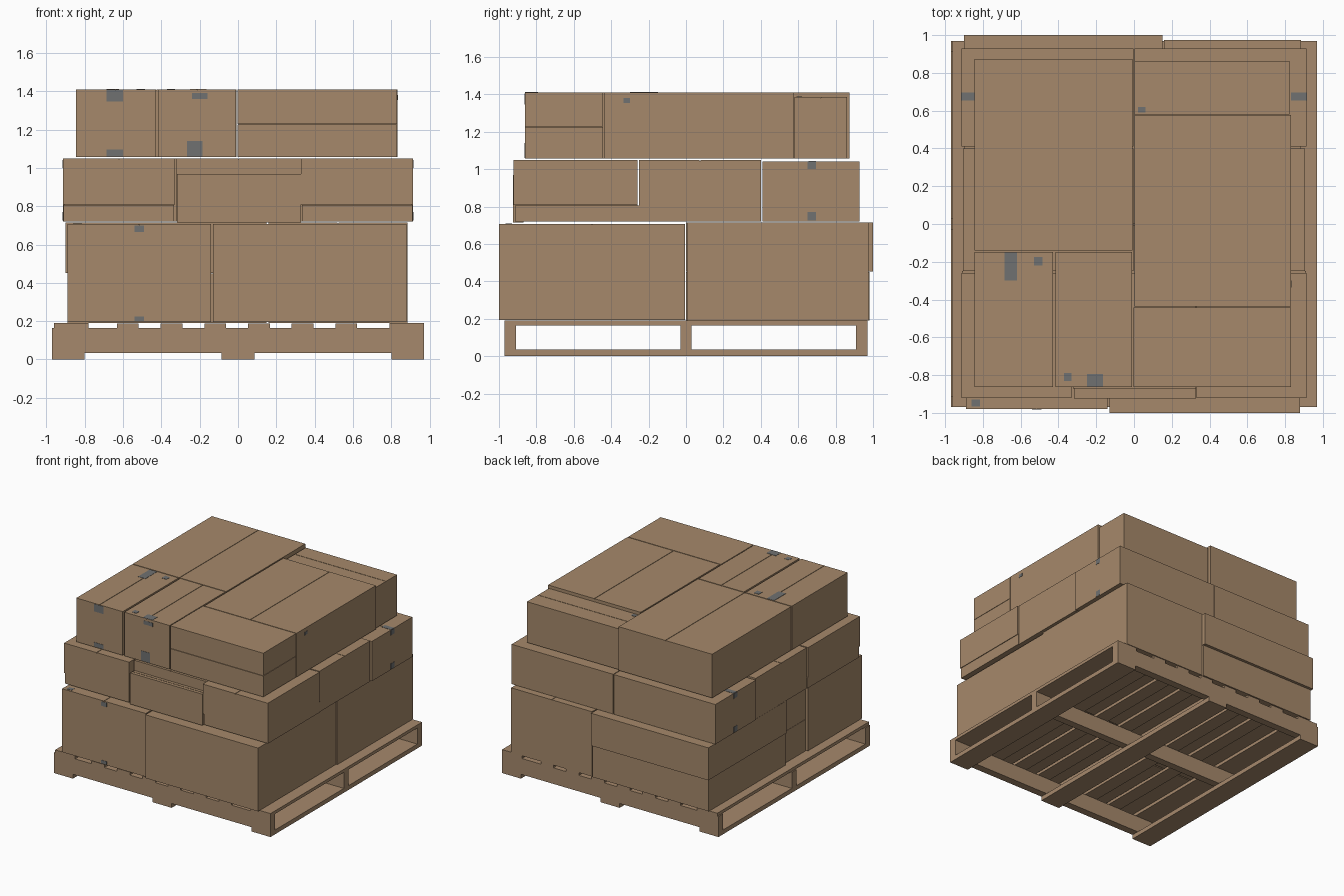
import bpy
import bmesh
from mathutils import Matrix, Vector

default = bpy.data.objects.get("Cube")
if default:
    bpy.data.objects.remove(default, do_unlink=True)


def material(name, rgb):
    mat = bpy.data.materials.new(name)
    mat.use_nodes = True
    colour = (*rgb, 1.0)
    mat.diffuse_color = colour
    mat.node_tree.nodes["Principled BSDF"].inputs["Base Color"].default_value = colour
    return mat


CARDBOARD = material("cardboard brown", (0.38, 0.25, 0.145))
WOOD = material("pallet wood", (0.38, 0.25, 0.15))
TAPE = material("grey tape", (0.16, 0.165, 0.165))


def add_block(bm, x, y, z):
    """Add a cuboid spanning the three (low, high) ranges."""
    spans = (x, y, z)
    centre = Vector([(a + b) / 2 for a, b in spans])
    size = Vector([b - a for a, b in spans])
    bmesh.ops.create_cube(bm, size=1, matrix=Matrix.LocRotScale(centre, None, size))


def finish(name, bm, mat):
    mesh = bpy.data.meshes.new(name)
    bm.to_mesh(mesh)
    bm.free()
    mesh.materials.append(mat)
    obj = bpy.data.objects.new(name, mesh)
    bpy.context.scene.collection.objects.link(obj)
    return obj


def block(name, x, y, z, mat):
    bm = bmesh.new()
    add_block(bm, x, y, z)
    return finish(name, bm, mat)


FLAP = 0.005
SEAM = 0.002


def carton(name, x, y, z, seam="x"):
    """Closed carton whose two top flaps meet along a centre seam."""
    bm = bmesh.new()
    top = (z[1] - FLAP, z[1])
    add_block(bm, x, y, (z[0], top[0]))
    if seam == "x":
        mid = sum(x) / 2
        add_block(bm, (x[0], mid - SEAM), y, top)
        add_block(bm, (mid + SEAM, x[1]), y, top)
    else:
        mid = sum(y) / 2
        add_block(bm, x, (y[0], mid - SEAM), top)
        add_block(bm, x, (mid + SEAM, y[1]), top)
    return finish(name, bm, CARDBOARD)


def around(value, half=0.002):
    return (value - half, value + half)


# Pallet: bottom boards, stringers and top slats
EDGE = 0.97
FULL = (-EDGE, EDGE)
for side, x in (("right", -0.885), ("middle", 0), ("left", 0.885)):
    block(f"bottom_board_{side}", around(x, 0.085), FULL, (0, 0.035), WOOD)
for side, y in (("front", -0.94), ("middle", 0), ("back", 0.94)):
    block(f"stringer_{side}", FULL, around(y, 0.03), (0.035, 0.165), WOOD)
for side, x in (("right", -0.87), ("left", 0.88)):
    block(f"edge_slat_{side}", around(x, 0.09), FULL, (0.165, 0.19), WOOD)
for i in range(6):
    block(f"top_slat_{i + 1}", around(-0.575 + i * 0.228, 0.057), FULL,
          (0.165, 0.188), WOOD)

# Bottom layer: large cartons in a pinwheel
LOW = (0.195, 0.708)
HALF = 0.45
carton("low_front_right_carton", (-0.89, -0.14), (-0.98, -0.29), LOW)
carton("low_front_left_carton", (-0.13, 0.88), (-1.0, -0.005), LOW, "y")
carton("low_back_left_carton", (0.16, 0.885), (0.005, 0.975), (0.19, 0.715))
carton("low_back_right_carton", (-0.89, 0.15), (0.0, 0.98), (0.19, HALF), "y")
carton("low_back_right_upper_carton", (-0.9, 0.15), (0.0, 1.0),
       (HALF + SEAM, 0.715), "y")
for name, z in (("lower", (0.195, HALF)), ("upper", (HALF + SEAM, 0.705))):
    carton(f"low_filler_{name}_carton", (-0.875, -0.14), (-0.28, -0.005), z)

# Middle layer: three cartons down each side, with trays under the front pair
MID = (0.72, 1.05)
TRAY_TOP = 0.808
for side, s in (("right", -1), ("left", 1)):
    def span(a, b):
        return tuple(sorted((s * a, s * b)))
    block(f"mid_front_tray_{side}", span(0.335, 0.91), (-0.915, -0.25),
          (MID[0], TRAY_TOP - SEAM), CARDBOARD)
    carton(f"mid_front_carton_{side}", span(0.33, 0.913), (-0.922, -0.26),
           (TRAY_TOP, MID[1]))
    carton(f"mid_side_carton_{side}", span(0.003, 0.905), (-0.25, 0.4), MID, "y")
    carton(f"mid_back_carton_{side}", span(0.003, 0.913), (0.41, 0.928),
           (MID[0], 1.042), "y")
carton("mid_front_centre_carton", (-0.318, 0.328), (-0.925, -0.87), (0.715, 0.968), "y")
carton("mid_centre_carton", (-0.322, 0.328), (-0.872, -0.26), MID)

# Top layer
TOP = (1.056, 1.41)
carton("top_front_right_carton", (-0.845, -0.43), (-0.862, -0.147), TOP)
carton("top_front_inner_carton", (-0.415, -0.01), (-0.862, -0.147), TOP)
carton("top_back_right_carton", (-0.845, -0.008), (-0.14, 0.873), TOP)
SPLIT = 1.225
for name, z in (("lower", (TOP[0], SPLIT)), ("upper", (SPLIT + 0.003, TOP[1]))):
    block(f"top_front_left_{name}_carton", (-0.003, 0.83), (-0.862, -0.443), z, CARDBOARD)
carton("top_side_carton", (0.003, 0.832), (-0.437, 0.577), TOP)
carton("top_back_left_carton", (0.003, 0.822), (0.58, 0.862), (TOP[0], 1.386), "y")


# Tape pieces, as thin plates on the carton faces
def front_tape(name, y, x, z):
    block(name, x, around(y), z, TAPE)


def top_tape(name, z, x, y):
    block(name, x, y, around(z), TAPE)


front_tape("front_tape_upper", -0.862, (-0.685, -0.6), (1.345, 1.405))
front_tape("front_tape_lower", -0.862, (-0.685, -0.6), (1.06, 1.095))
front_tape("inner_tape_upper", -0.862, (-0.24, -0.16), (1.36, 1.39))
front_tape("inner_tape_lower", -0.862, (-0.265, -0.185), (1.06, 1.14))
for name, z in (("upper", (0.665, 0.7)), ("lower", (0.2, 0.225))):
    front_tape(f"low_front_tape_{name}", -0.98, (-0.54, -0.49), z)

top_tape("top_tape_back", TOP[1], (-0.685, -0.62), (-0.3, -0.15))
top_tape("top_tape_back_small", TOP[1], (-0.53, -0.485), (-0.22, -0.175))
top_tape("top_tape_front_small", TOP[1], (-0.37, -0.33), (-0.83, -0.79))
top_tape("top_tape_front", TOP[1], (-0.25, -0.165), (-0.86, -0.795))
top_tape("top_tape_left", 1.386, (0.02, 0.06), (0.59, 0.62))
top_tape("low_top_tape", LOW[1], (-0.86, -0.815), (-0.965, -0.93))
block("top_side_tape", around(0.832), (-0.335, -0.3), (1.355, 1.38), TAPE)

for side, s in (("right", -1), ("left", 1)):
    x = tuple(sorted((s * 0.83, s * 0.913)))
    top_tape(f"mid_top_tape_{side}", 1.042, x, (0.655, 0.695))
    for name, z in (("upper", (1.0, 1.04)), ("lower", (0.725, 0.77))):
        block(f"mid_side_tape_{name}_{side}", around(s * 0.913), (0.65, 0.695), z, TAPE)
